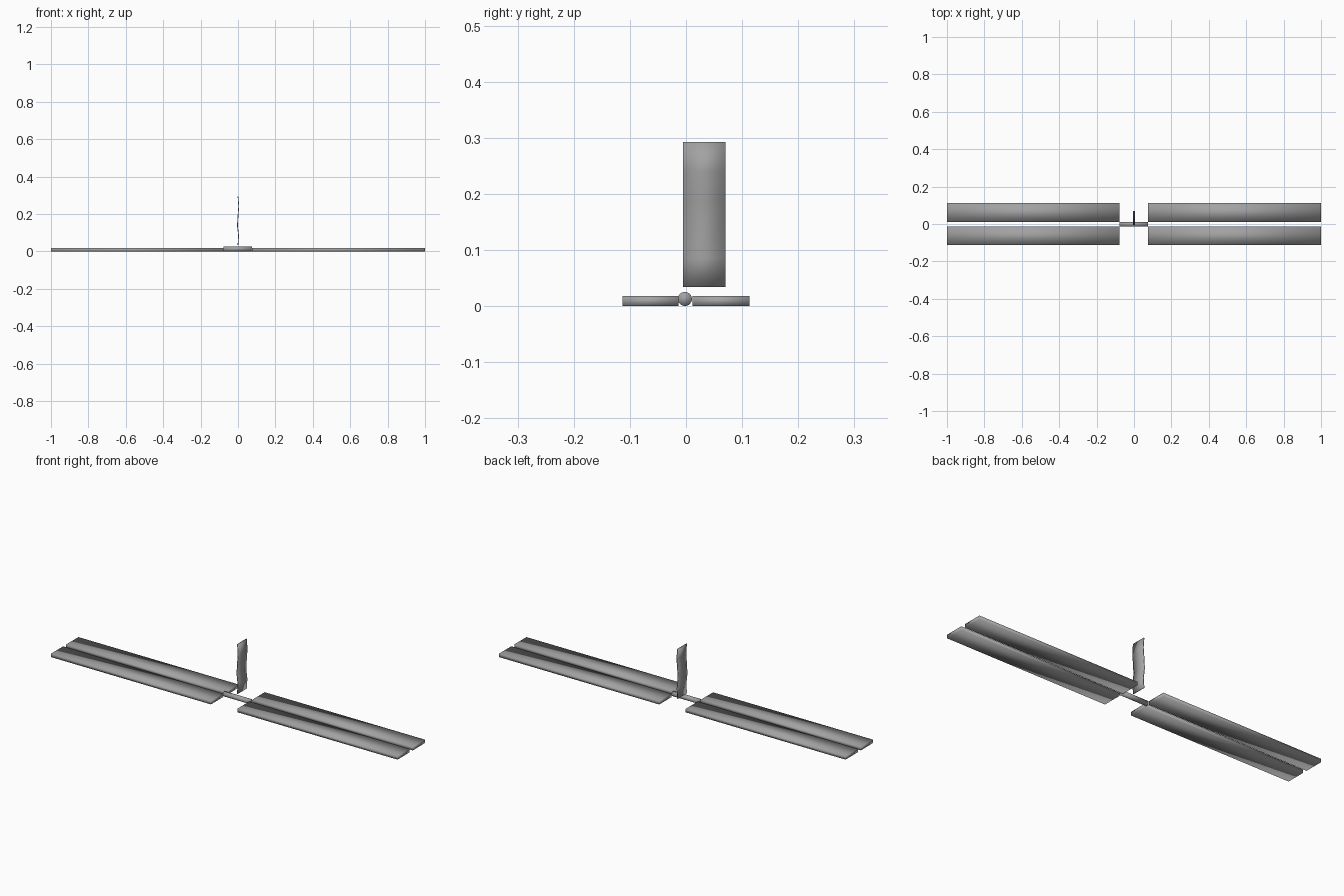
import bpy
import bmesh
import math
from mathutils import Matrix

cube = bpy.data.objects.get("Cube")
if cube:
    bpy.data.objects.remove(cube, do_unlink=True)

# Single plain grey finish
GREY = (0.36, 0.36, 0.36, 1.0)
grey = bpy.data.materials.new("plain_grey")
grey.use_nodes = True
grey.diffuse_color = GREY
for node in grey.node_tree.nodes:
    if node.type == "BSDF_PRINCIPLED":
        node.inputs["Base Color"].default_value = GREY


def finish(name, bm):
    """Turn a bmesh into a smooth, grey object."""
    bmesh.ops.recalc_face_normals(bm, faces=bm.faces)
    for face in bm.faces:
        face.smooth = True
    mesh = bpy.data.meshes.new(name)
    bm.to_mesh(mesh)
    bm.free()
    mesh.materials.append(grey)
    obj = bpy.data.objects.new(name, mesh)
    bpy.context.collection.objects.link(obj)
    return obj


def box(name, low, high):
    bm = bmesh.new()
    bmesh.ops.create_cube(bm, size=1)
    for v in bm.verts:
        for i in range(3):
            v.co[i] = high[i] if v.co[i] > 0 else low[i]
    return finish(name, bm)


# Four long array panels, a pair on each side
for side, x0, x1 in (("left", 0.075, 1.0), ("right", -1.0, -0.077)):
    for end, y0, y1 in (("front", -0.113, -0.013), ("back", 0.012, 0.113)):
        box(f"{side}_{end}_panel", (x0, y0, 0), (x1, y1, 0.018))

# Round centre rod joining the pairs
bm = bmesh.new()
bmesh.ops.create_cone(bm, cap_ends=True, segments=32, radius1=0.0125,
                      radius2=0.0125, depth=0.153)
bmesh.ops.transform(bm, verts=bm.verts,
                    matrix=Matrix.Translation((-0.001, -0.002, 0.013))
                    @ Matrix.Rotation(math.pi / 2, 4, "Y"))
finish("centre_rod", bm)

# Upright rippled radiator: a thin strip bent at regular heights
ripple = (0, 0.003, -0.003, 0, 0.004, 0)
bottom, top, half = 0.034, 0.293, 0.002
bm = bmesh.new()
rings = []
for i, x in enumerate(ripple):
    z = bottom + (top - bottom) * i / (len(ripple) - 1)
    rings.append([bm.verts.new((x + dx, y, z)) for dx, y in
                  ((-half, -0.005), (half, -0.005), (half, 0.07), (-half, 0.07))])
for a, b in zip(rings, rings[1:]):
    for k in range(4):
        n = (k + 1) % 4
        bm.faces.new((a[k], a[n], b[n], b[k]))
bm.faces.new(rings[0])
bm.faces.new(rings[-1])
finish("rippled_radiator", bm)
